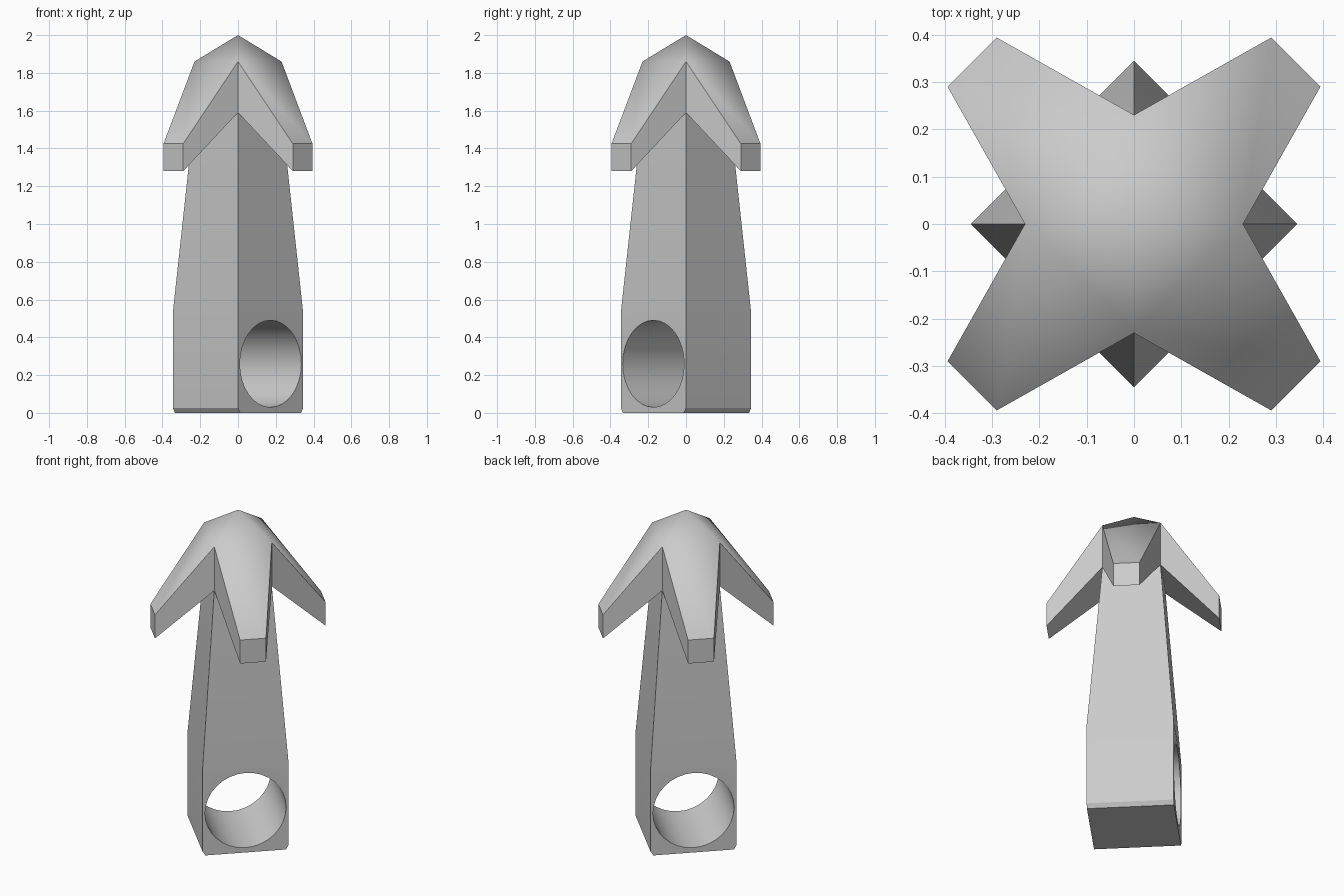
import bpy, bmesh
from math import pi
from mathutils import Matrix

if "Cube" in bpy.data.objects:
    bpy.data.objects.remove(bpy.data.objects["Cube"])


def finish(name, bm):
    """Turn a bmesh into an object, turned 45 degrees about z."""
    bmesh.ops.transform(bm, matrix=Matrix.Rotation(pi / 4, 4, 'Z'), verts=bm.verts)
    mesh = bpy.data.meshes.new(name)
    bm.to_mesh(mesh)
    bm.free()
    obj = bpy.data.objects.new(name, mesh)
    bpy.context.collection.objects.link(obj)
    return obj


# Post: stacked rectangular sections, chamfered foot and tapered top
bm = bmesh.new()
sections = [(0.228, 0.244, 0), (0.244, 0.244, 0.025),
            (0.244, 0.244, 0.53), (0.163, 0.163, 1.59)]
rings = [[bm.verts.new((sx * hx, sy * hy, z))
          for sx, sy in ((1, -1), (1, 1), (-1, 1), (-1, -1))]
         for hx, hy, z in sections]
for low, high in zip(rings, rings[1:]):
    for i in range(4):
        j = (i + 1) % 4
        bm.faces.new((low[i], low[j], high[j], high[i]))
bm.faces.new(rings[0][::-1])
bm.faces.new(rings[-1])
post = finish("post", bm)

# Round hole through the foot of the post
bm = bmesh.new()
hole_matrix = Matrix.Translation((0, 0, 0.26)) @ Matrix.Rotation(pi / 2, 4, 'X')
bmesh.ops.create_cone(bm, cap_ends=True, segments=32, radius1=0.23, radius2=0.23,
                      depth=1, matrix=hole_matrix)
cutter = finish("hole_cutter", bm)
cutter.hide_render = True
mod = post.modifiers.new("hole", 'BOOLEAN')
mod.operation = 'DIFFERENCE'
mod.solver = 'EXACT'
mod.object = cutter
bpy.context.view_layer.objects.active = post
post.select_set(True)
bpy.ops.object.modifier_apply(modifier=mod.name)
bpy.data.objects.remove(cutter)
bpy.ops.object.shade_smooth_by_angle(angle=pi / 6)

# Cap: one drooping arm with its slice of the peak, repeated four times
bm = bmesh.new()
c, tip, w = 0.163, 0.484, 0.0735
for k in range(4):
    turn = Matrix.Rotation(k * pi / 2, 4, 'Z')
    outline = ((c, -c), (tip, -w), (tip, w), (c, c))
    top = [bm.verts.new(turn @ Matrix.Translation((x, y, z)).translation)
           for (x, y), z in zip(outline, (1.86, 1.425, 1.425, 1.86))]
    low = [bm.verts.new(turn @ Matrix.Translation((x, y, z)).translation)
           for (x, y), z in zip(outline, (1.59, 1.28, 1.28, 1.59))]
    peak = bm.verts.new((0, 0, 2))
    bm.faces.new(top).smooth = True
    bm.faces.new((top[0], top[3], peak)).smooth = True
    bm.faces.new(low[::-1])
    for i in range(3):
        bm.faces.new((low[i], low[i + 1], top[i + 1], top[i]))
bmesh.ops.remove_doubles(bm, verts=bm.verts, dist=0.0005)
finish("arrow_cap", bm)
